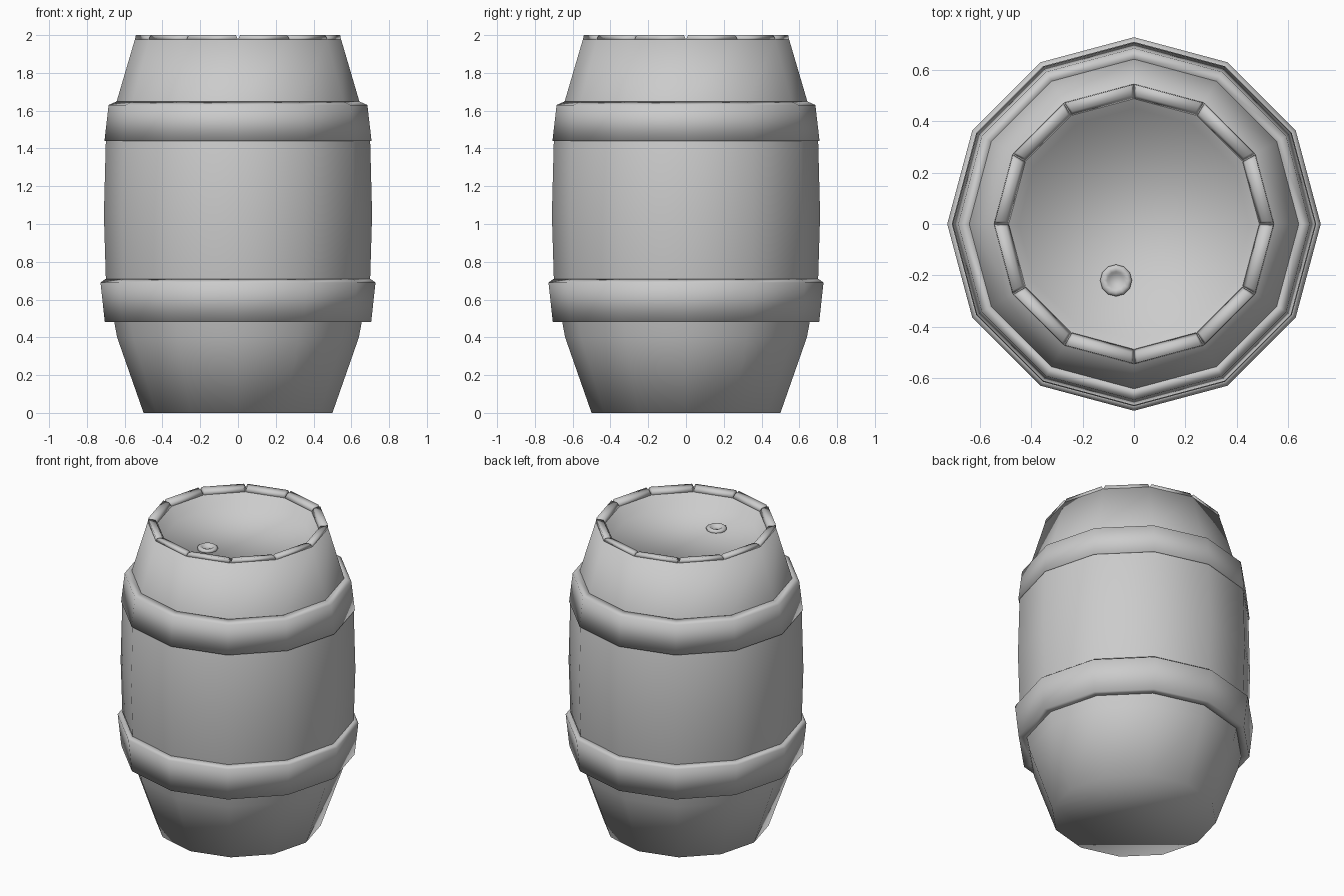
import bpy, bmesh
from math import sin, cos, radians

if "Cube" in bpy.data.objects:
    bpy.data.objects.remove(bpy.data.objects["Cube"], do_unlink=True)

SIDES = 12
grey = bpy.data.materials.new("plain_grey")
grey.use_nodes = True
colour = (0.6, 0.6, 0.6, 1)
grey.diffuse_color = colour
grey.node_tree.nodes["Principled BSDF"].inputs["Base Color"].default_value = colour


def finish(bm, name):
    bmesh.ops.recalc_face_normals(bm, faces=bm.faces)
    for f in bm.faces:
        f.smooth = True
    mesh = bpy.data.meshes.new(name)
    bm.to_mesh(mesh)
    bm.free()
    mesh.materials.append(grey)
    ob = bpy.data.objects.new(name, mesh)
    bpy.context.collection.objects.link(ob)
    return ob


def lathe(name, profile, ring=False, centre=(0, 0)):
    """Turn (radius, z) points round the z axis; ring closes the section."""
    bm = bmesh.new()
    loops = []
    for r, z in profile:
        angles = [radians(360 * i / SIDES) for i in range(SIDES)]
        loops.append([bm.verts.new((centre[0] + r * cos(a), centre[1] + r * sin(a), z))
                      for a in angles])
    pairs = list(zip(loops, loops[1:]))
    if ring:
        pairs.append((loops[-1], loops[0]))
    else:
        bm.faces.new(loops[0])
        bm.faces.new(loops[-1])
    for low, high in pairs:
        for i in range(SIDES):
            j = (i + 1) % SIDES
            bm.faces.new((low[i], low[j], high[j], high[i]))
    return finish(bm, name)


# Staved body with a sunken lid
lathe("barrel_body", [(0.5, 0), (0.64, 0.4), (0.70, 0.72), (0.71, 1.05), (0.70, 1.43),
                      (0.645, 1.64), (0.545, 1.98), (0.485, 1.97), (0.45, 1.885)])

# Hoops
lathe("lower_hoop", [(0.64, 0.48), (0.705, 0.48), (0.728, 0.69), (0.70, 0.71)], ring=True)
lathe("upper_hoop", [(0.69, 1.44), (0.707, 1.44), (0.685, 1.63), (0.64, 1.65)], ring=True)

# Stave ends round the rim, with a small notch at each joint
bm = bmesh.new()
for i in range(SIDES):
    step = 360 / SIDES
    ends = []
    for side in (0, 1):
        section = []
        for r, z, gap in ((0.546, 1.975, 0), (0.541, 2.0, 1.2), (0.50, 1.995, 1.2), (0.485, 1.965, 0)):
            a = radians(i * step + (step - gap if side else gap))
            section.append(bm.verts.new((r * cos(a), r * sin(a), z)))
        ends.append(section)
    bm.faces.new(ends[0])
    bm.faces.new(ends[1])
    for k in range(4):
        n = (k + 1) % 4
        bm.faces.new((ends[0][k], ends[0][n], ends[1][n], ends[1][k]))
finish(bm, "stave_ends")

# Dished bung in the lid
lathe("bung", [(0.062, 1.88), (0.062, 1.895), (0.05, 1.903), (0.035, 1.9), (0.028, 1.89)],
      centre=(-0.07, -0.22))
